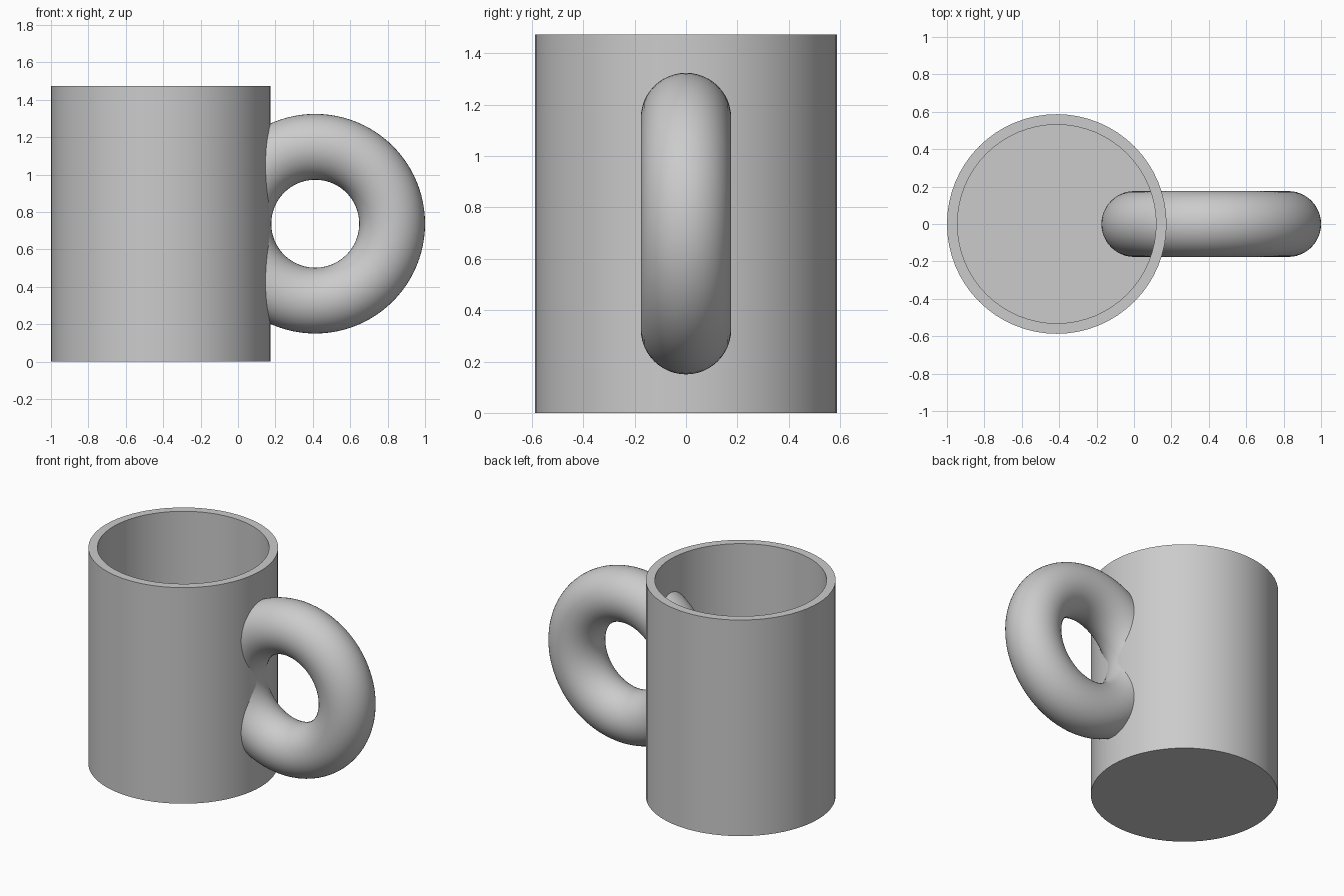
import bpy, bmesh, math

cube = bpy.data.objects.get("Cube")
if cube:
    bpy.data.objects.remove(cube, do_unlink=True)

RADIUS, WALL, HEIGHT = 0.587, 0.056, 1.474
MAJOR, MINOR = 0.411, 0.176

grey = bpy.data.materials.new("plain grey")
grey.use_nodes = True
colour = (0.6, 0.6, 0.6, 1)
grey.diffuse_color = colour
grey.node_tree.nodes["Principled BSDF"].inputs["Base Color"].default_value = colour


def finish(obj, name):
    obj.name = name
    obj.data.name = name
    obj.data.materials.append(grey)
    bpy.ops.object.shade_smooth_by_angle(angle=math.radians(35))


def lathe(profile, steps, centre_x):
    """Spin an (r, z) profile, open at both ends on the axis, around z."""
    bm = bmesh.new()
    verts = [bm.verts.new((r, 0, z)) for r, z in profile]
    edges = [bm.edges.new(pair) for pair in zip(verts, verts[1:])]
    bmesh.ops.spin(bm, geom=verts + edges, axis=(0, 0, 1), cent=(0, 0, 0),
                   angle=math.tau, steps=steps, use_merge=True)
    bmesh.ops.remove_doubles(bm, verts=bm.verts, dist=0.0001)
    bmesh.ops.recalc_face_normals(bm, faces=bm.faces)
    mesh = bpy.data.meshes.new("lathe")
    bm.to_mesh(mesh)
    bm.free()
    obj = bpy.data.objects.new("lathe", mesh)
    obj.location.x = centre_x
    bpy.context.collection.objects.link(obj)
    bpy.ops.object.select_all(action="DESELECT")
    obj.select_set(True)
    bpy.context.view_layer.objects.active = obj
    return obj


# Hollow cup with a closed floor and a flat rim
inner = RADIUS - WALL
cup = lathe([(0, 0), (RADIUS, 0), (RADIUS, HEIGHT), (inner, HEIGHT),
             (inner, WALL), (0, WALL)], 64, RADIUS - 1)
finish(cup, "cup_body")

# Full ring handle that passes through the cup wall
bpy.ops.mesh.primitive_torus_add(
    major_segments=96, minor_segments=48, major_radius=MAJOR, minor_radius=MINOR,
    location=(1 - MAJOR - MINOR, 0, HEIGHT / 2), rotation=(math.pi / 2, 0, 0))
finish(bpy.context.object, "ring_handle")
